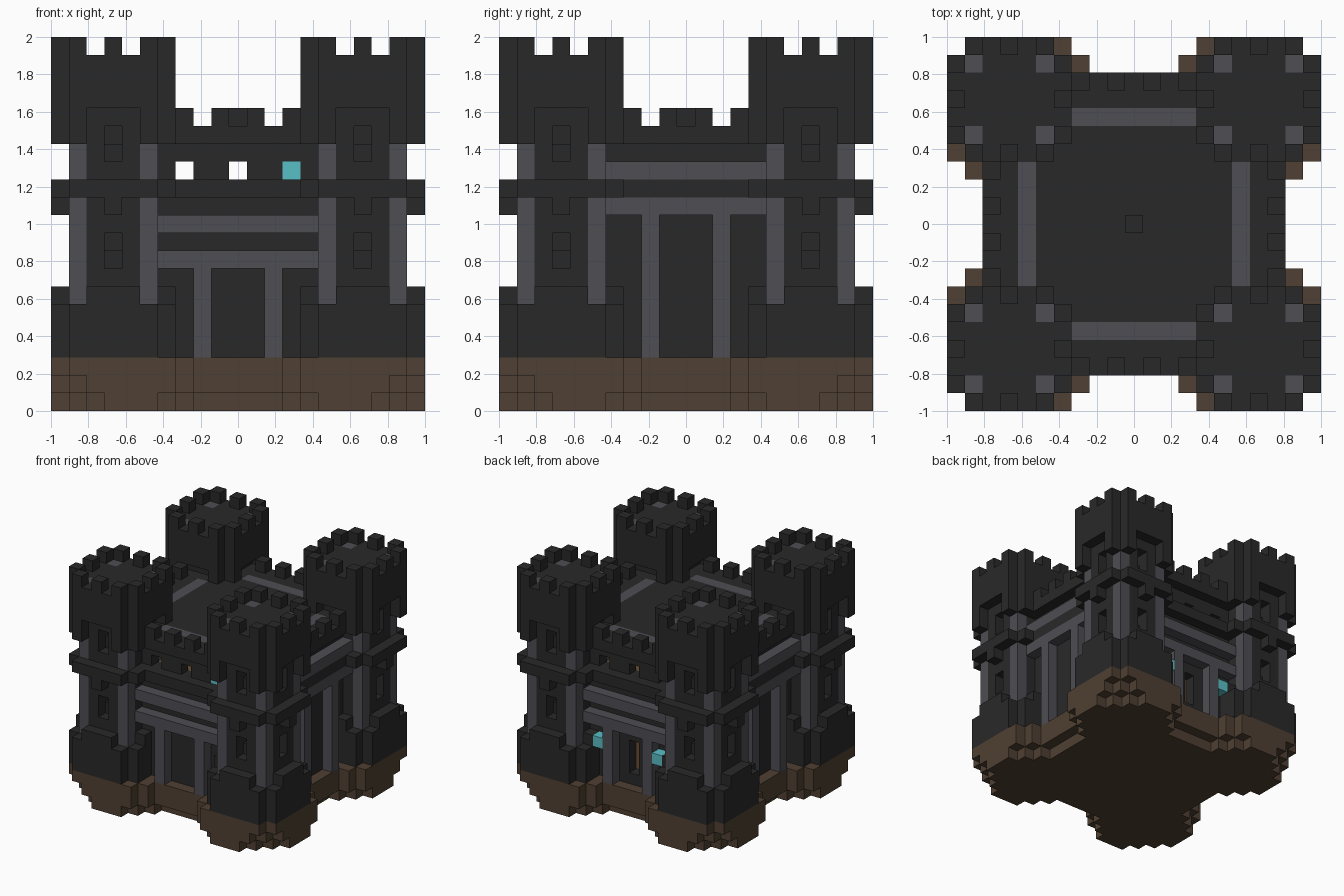
import bpy
import bmesh
from mathutils import Vector

cube = bpy.data.objects.get("Cube")
if cube:
    bpy.data.objects.remove(cube, do_unlink=True)

N = 21                     # blocks along each side
U = 2 / N                  # block size
LAST = N - 1


def material(name, rgb):
    m = bpy.data.materials.new(name)
    m.use_nodes = True
    m.diffuse_color = (*rgb, 1)
    m.node_tree.nodes["Principled BSDF"].inputs["Base Color"].default_value = (*rgb, 1)
    return m


MATS = {
    "dark": material("dark stone", (0.022, 0.022, 0.022)),
    "grey": material("grey stone", (0.077, 0.075, 0.087)),
    "earth": material("brown earth", (0.08, 0.051, 0.033)),
    "wood": material("warm wood", (0.15, 0.075, 0.03)),
    "lamp": material("cyan lamp", (0.1, 0.52, 0.57)),
}

blocks = {}                # cell -> (part, colour)


def fill(part, colour, xs, ys, zs):
    for x in xs:
        for y in ys:
            for z in zs:
                blocks[x, y, z] = (part, colour)


def one(v):
    return range(v, v + 1)


# Earth foundation, tapering towards the bottom
for z in range(3):
    for x in range(N):
        for y in range(N):
            i, j = min(x, LAST - x), min(y, LAST - y)
            near, far = min(i, j), max(i, j)
            step = 1 if z == 0 else 0
            inside = near >= 2 + step or far <= 6 + near - step
            if inside and i + j >= 3 - z:
                fill("foundation", "earth", one(x), one(y), one(z))

# Corner towers, mirrored to all four corners
for mx in (False, True):
    for my in (False, True):
        part = ("back" if my else "front") + ("_left" if mx else "_right") + "_tower"

        def put(x, y, zs, colour="dark"):
            fill(part, colour, one(LAST - x if mx else x), one(LAST - y if my else y), zs)

        def cut(x, y, z):
            blocks.pop((LAST - x if mx else x, LAST - y if my else y, z), None)

        for x in range(7):
            for y in range(7):
                ex, ey = x in (0, 6), y in (0, 6)
                if ex and ey:
                    continue
                if ex or ey:                       # outer ring: plinth, band, battlements
                    along = y if ex else x
                    mid = 2 <= along <= 4
                    put(x, y, range(3, 7 if mid else 6))
                    put(x, y, one(12))
                    put(x, y, range(17 if mid else 15, 20))
                    if along == 3:
                        put(x, y, one(11))
                    if along % 2:
                        put(x, y, one(20))
                else:                              # core with grey corner columns
                    put(x, y, range(3, 20))
                    if x in (1, 5) and y in (1, 5):
                        put(x, y, range(6, 20), "grey")

        # Window slots, the upper half set deeper
        for a, b in ((1, 2), (5, 4)):
            for low in (8, 14):
                for x, y in ((a, 3), (3, a)):
                    cut(x, y, low)
                    cut(x, y, low + 1)
                cut(b, 3, low + 1)
                cut(3, b, low + 1)

# Four curtain walls
SIDES = {
    "front": lambda a, d: (a, d),
    "back": lambda a, d: (a, LAST - d),
    "right": lambda a, d: (d, a),
    "left": lambda a, d: (LAST - d, a),
}
SPAN = range(6, 15)
for side, place in SIDES.items():
    gate = side in ("front", "back")

    def wall(cols, depth, zs, colour="dark", name="wall"):
        for a in cols:
            x, y = place(a, depth)
            fill(side + "_" + name, colour, one(x), one(y), zs)

    wall(SPAN, 3, range(3, 16))
    wall(SPAN, 2, one(12), name="band")
    wall(SPAN, 2, one(15), name="parapet")
    wall(range(7, 14, 2), 2, one(16), name="parapet")
    # Grey beams and door posts
    beams = (8, 10) if gate else (11, 13)
    for z in beams:
        wall(SPAN, 2, one(z), "grey", "beams")
    wall((8, 12), 2, range(3, beams[0]), "grey", "posts")
    wall(range(7, 14), 4, one(15), "grey", "walkway")
    # Openings above the gates
    if gate:
        for a in (7, 10, 13):
            blocks.pop((*place(a, 3), 13), None)

# Roof, finial and inner floor
inner = range(4, 17)
for x in inner:
    for y in inner:
        if (x, y, 15) not in blocks:
            fill("roof", "dark", one(x), one(y), one(15))
        if (x, y, 12) not in blocks:
            fill("upper_floor", "wood", one(x), one(y), one(12))
fill("roof_finial", "dark", one(10), one(10), one(16))

# Back door slit and lamps
fill("back_door", "wood", one(10), one(16), range(3, 8))
for z in range(4, 7):
    blocks.pop((10, 17, z), None)
fill("back_lamps", "lamp", (7, 13), one(18), one(6))
fill("window_lamp", "lamp", one(13), one(3), one(13))

# Each face: outward direction and its four corners
FACES = []
for axis in range(3):
    for sign in (0, 1):
        n, a, b, s = (Vector((0, 0, 0)) for _ in range(4))
        n[axis] = 1 if sign else -1
        a[(axis + 1) % 3] = 1
        b[(axis + 2) % 3] = 1
        s[axis] = sign
        ring = [s, s + a, s + a + b, s + b]
        FACES.append((n, ring if sign else ring[::-1]))

# Turn every part into a mesh of its exposed block faces
parts = {}
for cell, (part, colour) in blocks.items():
    parts.setdefault(part, []).append((cell, colour))

for part, cells in parts.items():
    bm = bmesh.new()
    verts = {}
    colours = sorted({c for _, c in cells})
    for cell, colour in cells:
        base = Vector(cell)
        for n, ring in FACES:
            if tuple(int(v) for v in base + n) in blocks:
                continue
            corners = []
            for r in ring:
                p = base + r
                key = tuple(int(v) for v in p)
                if key not in verts:
                    verts[key] = bm.verts.new((p.x * U - 1, p.y * U - 1, p.z * U))
                corners.append(verts[key])
            bm.faces.new(corners).material_index = colours.index(colour)
    mesh = bpy.data.meshes.new(part)
    bm.to_mesh(mesh)
    bm.free()
    for c in colours:
        mesh.materials.append(MATS[c])
    bpy.context.scene.collection.objects.link(bpy.data.objects.new(part, mesh))
